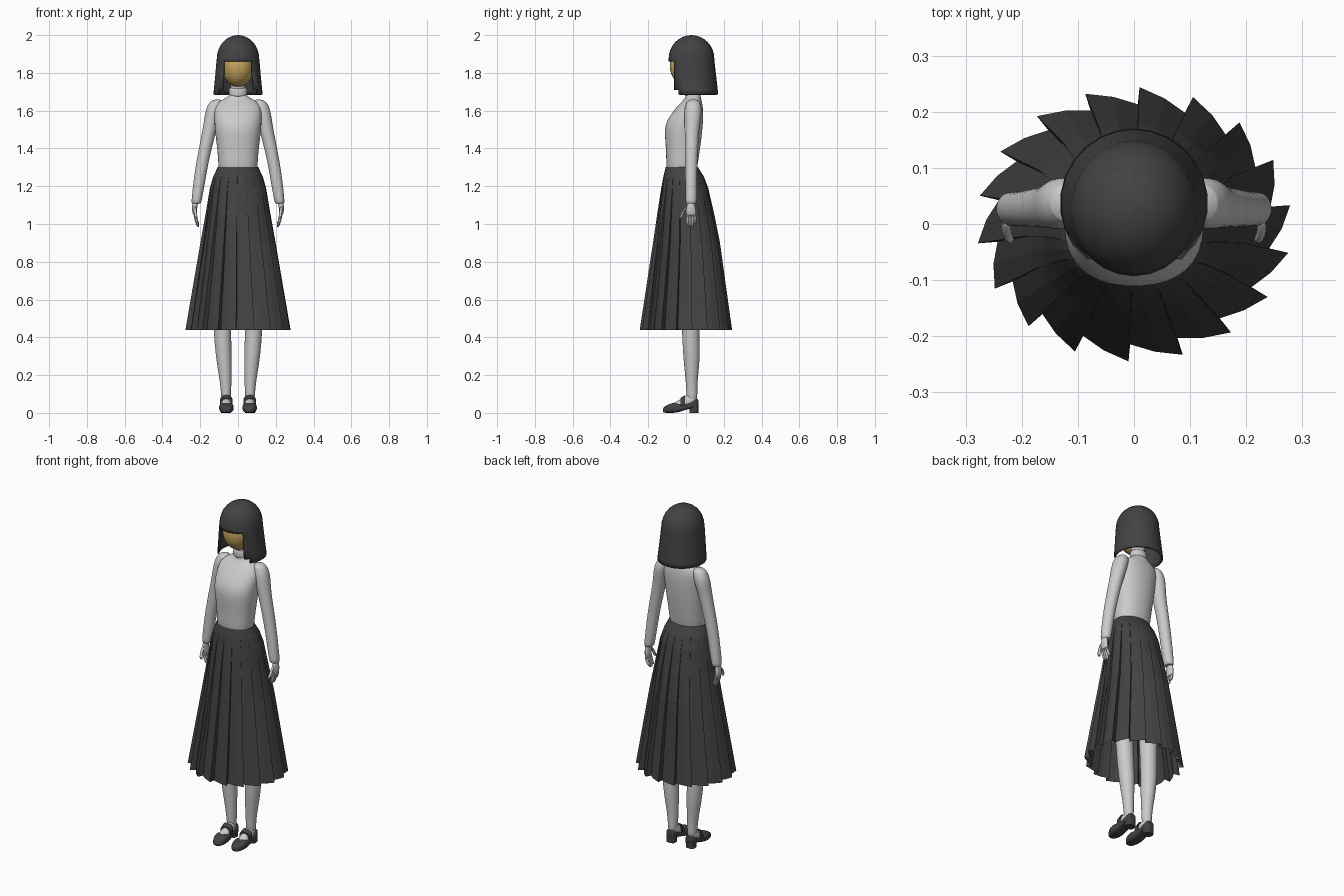
import bpy, bmesh
from math import sin, cos, pi, atan2, radians, copysign
from mathutils import Vector

if "Cube" in bpy.data.objects:
    bpy.data.objects.remove(bpy.data.objects["Cube"])


def material(name, color):
    m = bpy.data.materials.new(name)
    m.diffuse_color = (*color, 1)
    m.use_nodes = True
    m.node_tree.nodes["Principled BSDF"].inputs["Base Color"].default_value = m.diffuse_color
    return m


DARK = material("dark_cloth", (0.055, 0.055, 0.055))
GOLD = material("gold_skin", (0.6, 0.4, 0.12))


def oval(n, rx, ry, power=2.0):
    """Superellipse outline, starting at the front."""
    pts = []
    for i in range(n):
        a = -pi / 2 + 2 * pi * i / n
        c, s = cos(a), sin(a)
        pts.append((copysign(abs(c) ** (2 / power), c) * rx,
                    copysign(abs(s) ** (2 / power), s) * ry))
    return pts


def flat_ring(z, cx, rx, cy, ry, n=20, power=2.0):
    return [Vector((cx + u, cy + v, z)) for u, v in oval(n, rx, ry, power)]


def upright_ring(y, cx, rx, z0, z1, n=20, power=2.6):
    return [Vector((cx + u, y, (z0 + z1) / 2 + v)) for u, v in oval(n, rx, (z1 - z0) / 2, power)]


def loft(name, rings, mat=None, caps=(True, True), mirror=False, subsurf=1,
         smooth=40, cut=None, thick=0):
    bm = bmesh.new()
    rows = [[bm.verts.new(p) for p in r] for r in rings]
    n = len(rows[0])
    for a, b in zip(rows, rows[1:]):
        for i in range(n):
            j = (i + 1) % n
            bm.faces.new((a[i], a[j], b[j], b[i]))
    if caps[0]:
        bm.faces.new(rows[0])
    if caps[1]:
        bm.faces.new(rows[-1])
    bmesh.ops.recalc_face_normals(bm, faces=bm.faces[:])
    if cut:
        gone = [f for f in bm.faces if cut(f.calc_center_median())]
        bmesh.ops.delete(bm, geom=gone, context='FACES')
    me = bpy.data.meshes.new(name)
    bm.to_mesh(me)
    bm.free()
    ob = bpy.data.objects.new(name, me)
    bpy.context.collection.objects.link(ob)
    if mat:
        me.materials.append(mat)
    if smooth:
        bpy.ops.object.select_all(action='DESELECT')
        ob.select_set(True)
        bpy.context.view_layer.objects.active = ob
        bpy.ops.object.shade_smooth_by_angle(angle=radians(smooth))
    if mirror:
        m = ob.modifiers.new("mirror", 'MIRROR')
        m.use_mirror_merge = False
    if thick:
        s = ob.modifiers.new("thickness", 'SOLIDIFY')
        s.thickness, s.offset = thick, -1
    if subsurf:
        s = ob.modifiers.new("smooth", 'SUBSURF')
        s.levels = s.render_levels = subsurf
    return ob


# torso: z, half width, front y, back y
torso = [(1.26, .098, -.098, .052), (1.30, .104, -.105, .060), (1.38, .108, -.105, .072),
         (1.45, .117, -.111, .082), (1.51, .124, -.114, .088), (1.55, .125, -.100, .091),
         (1.59, .127, -.073, .092), (1.625, .122, -.045, .089), (1.648, .104, -.022, .084),
         (1.662, .075, -.008, .080), (1.675, .052, -.003, .078), (1.69, .046, -.002, .075)]
loft("sweater_body", [flat_ring(z, 0, rx, (f + b) / 2, (b - f) / 2, 28, 2.25)
                      for z, rx, f, b in torso])
loft("collar", [flat_ring(z, 0, r, .036, r * .85, 24) for z, r in
                ((1.67, .047), (1.68, .05), (1.715, .049), (1.722, .045))])
loft("neck", [flat_ring(z, 0, .04, .034, .036) for z in (1.68, 1.72, 1.78)])

# sleeves: z, centre x, rx, centre y, ry
sleeve = [(1.66, .108, .014, .038, .016), (1.648, .116, .036, .038, .036),
          (1.61, .127, .043, .038, .047), (1.56, .138, .041, .035, .045),
          (1.50, .150, .037, .031, .038), (1.39, .176, .034, .029, .035),
          (1.28, .197, .032, .027, .032), (1.20, .208, .031, .027, .031),
          (1.12, .220, .027, .027, .031), (1.105, .221, .025, .027, .029)]
loft("sleeves", [flat_ring(*s) for s in sleeve], mirror=True)

# hands
loft("palms", [flat_ring(z, x, rx, cy, ry, 14) for z, x, rx, cy, ry in
               ((1.13, .226, .014, .027, .018), (1.10, .229, .014, .026, .021),
                (1.07, .230, .014, .026, .029), (1.04, .226, .011, .028, .028))], mirror=True)
for i, tip in enumerate((.992, .983, .985, 1.0)):
    y = .007 + .0135 * i
    loft(f"finger_{i + 1}", [flat_ring(z, x, r, y, r, 8) for z, x, r in
                             ((1.055, .228, .009), (1.02, .222, .009),
                              (tip + .012, .214, .008), (tip, .210, .006))], mirror=True)
loft("thumbs", [flat_ring(z, x, .009, y, .009, 8) for z, x, y in
                ((1.095, .228, .008), (1.07, .228, -.012), (1.045, .224, -.025),
                 (1.025, .220, -.028))], mirror=True)

# pleated skirt: z, half width, front y, back y, pleat depth
skirt = [(1.302, .107, -.107, .063, 0), (1.25, .132, -.120, .095, .003),
         (1.19, .150, -.131, .118, .015), (1.05, .174, -.153, .150, .05),
         (.90, .201, -.175, .180, .085), (.44, .281, -.245, .244, .125)]


def pleat_ring(z, rx, f, b, depth, count=18):
    pts = []
    for k in range(count):
        tip = radians(88 - 360 / count * k)
        step = 2 * pi / count
        for t, s in ((0, 1), (.5, 1 - depth * .5), (1 - .02, 1 - depth)):
            a = tip - step * t
            pts.append(Vector((rx * s * cos(a), (f + b) / 2 + (b - f) / 2 * s * sin(a), z)))
    return pts


loft("pleated_skirt", [pleat_ring(*s) for s in skirt], DARK, caps=(False, False),
     subsurf=0, smooth=0)

# legs: z, centre x, rx, centre y, ry
leg = [(.05, .063, .024, .034, .026), (.10, .063, .027, .031, .029), (.16, .065, .030, .030, .031),
       (.24, .071, .038, .030, .039), (.32, .077, .043, .029, .046), (.44, .083, .047, .025, .046),
       (.55, .084, .047, .018, .048), (.75, .085, .058, .012, .062), (1.0, .080, .068, .005, .078),
       (1.12, .075, .065, .0, .08)]
loft("legs", [flat_ring(*s) for s in leg], mirror=True)

# feet and strapped shoes: y, centre x, rx, bottom z, top z
foot = [(-.09, .063, .024, .01, .042), (-.05, .062, .029, .01, .060), (-.012, .062, .028, .015, .084),
        (.025, .063, .027, .02, .11), (.056, .063, .020, .025, .10)]
loft("feet", [upright_ring(*s, power=2.0) for s in foot], mirror=True)
shoe = [(-.123, .060, .012, .003, .022), (-.112, .060, .027, .0, .036), (-.085, .061, .038, .0, .049),
        (-.06, .062, .039, .0, .056), (-.035, .062, .037, .004, .048), (.0, .063, .033, .018, .046),
        (.03, .063, .032, .022, .060), (.055, .063, .029, .022, .077), (.067, .063, .019, .024, .072)]
loft("shoes", [upright_ring(*s, power=3) for s in shoe], DARK, mirror=True)
loft("shoe_straps", [upright_ring(y, .062, .034, .02, t) for y, t in ((-.028, .080), (-.004, .094))],
     DARK, mirror=True, subsurf=0)
loft("shoe_heels", [flat_ring(z, .063, r, .042, r * .88, power=3) for z, r in ((0, .026), (.04, .028))],
     DARK, mirror=True, subsurf=0)

# head
head = []
for i in range(17):
    a = pi * (i + .15) / 16.3
    head.append(flat_ring(1.84 - .115 * cos(a), 0, .086 * sin(a), .012, .098 * sin(a), 28))
loft("head", head, GOLD, subsurf=0)

# bobbed hair: dome and flaring sides with a face opening under the fringe
hair = []
for i in range(9):
    a = pi / 2 * max(i, .05) / 8
    hair.append(flat_ring(1.875 + .125 * cos(a), 0, .113 * sin(a), .029, .121 * sin(a), 26))
for z, rx, cy, ry in ((1.86, .115, .029, .122), (1.79, .121, .032, .127),
                      (1.71, .129, .036, .132), (1.685, .132, .037, .133)):
    hair.append(flat_ring(z, 0, rx, cy, ry, 26))


def face_opening(c):
    a = atan2(abs(c.x) / .12, (.032 - c.y) / .125)
    return (a < radians(42) and c.z < 1.86) or (a < radians(54) and c.z < 1.71)


loft("bob_hair", hair, DARK, caps=(True, False), subsurf=0, cut=face_opening, thick=.01)
